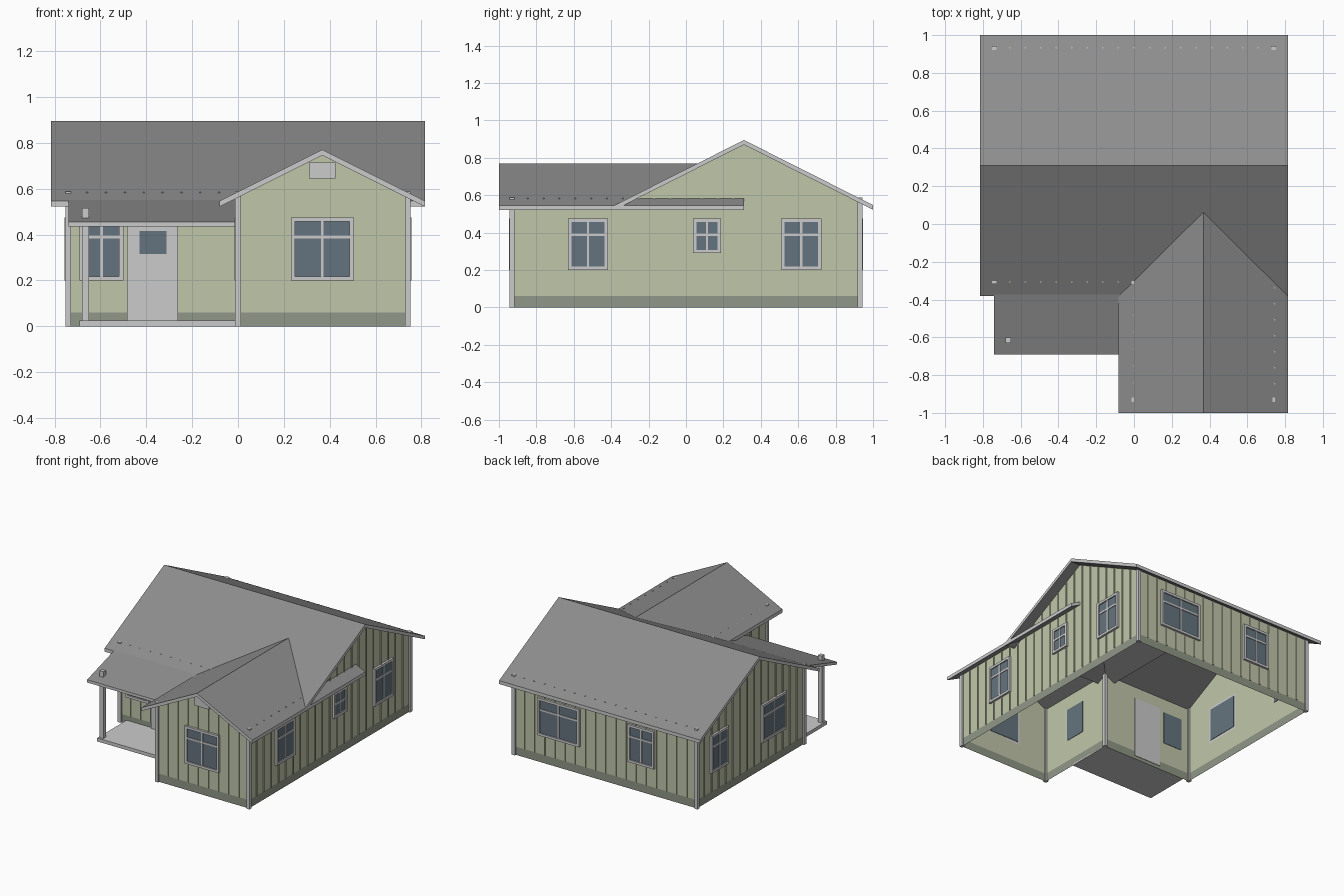
import bpy, bmesh
from mathutils import Vector

if "Cube" in bpy.data.objects:
    bpy.data.objects.remove(bpy.data.objects["Cube"])


def mat(name, r, g, b):
    m = bpy.data.materials.new(name)
    m.diffuse_color = (r, g, b, 1)
    m.use_nodes = True
    m.node_tree.nodes["Principled BSDF"].inputs["Base Color"].default_value = m.diffuse_color
    return m


GREEN = mat("siding green", 0.53, 0.57, 0.40)
BASE = mat("base green", 0.277, 0.313, 0.245)
GLASS = mat("window glass", 0.13, 0.175, 0.21)
TRIM = mat("light trim", 0.59, 0.59, 0.59)
ROOF = mat("roof grey", 0.267, 0.267, 0.267)


def finish(name, bm, *materials):
    me = bpy.data.meshes.new(name)
    bm.to_mesh(me)
    bm.free()
    ob = bpy.data.objects.new(name, me)
    bpy.context.collection.objects.link(ob)
    for m in materials:
        me.materials.append(m)
    return ob


def finish_roof(name, bm):
    """Dark slopes, light vertical rakes and fascias."""
    bm.normal_update()
    for f in bm.faces:
        f.material_index = int(abs(f.normal.z) < 0.1)
    finish(name, bm, ROOF, TRIM)


def prism(bm, pts, vec):
    """Extrude a closed 3D outline along a vector."""
    f = bm.faces.new([bm.verts.new(p) for p in pts])
    r = bmesh.ops.extrude_face_region(bm, geom=[f])
    vs = [v for v in r["geom"] if isinstance(v, bmesh.types.BMVert)]
    bmesh.ops.translate(bm, verts=vs, vec=vec)
    bmesh.ops.recalc_face_normals(bm, faces=bm.faces)


def box(bm, x0, x1, y0, y1, z0, z1):
    prism(bm, [(x0, y0, z0), (x1, y0, z0), (x1, y1, z0), (x0, y1, z0)], (0, 0, z1 - z0))


def roof_main(y):
    return 0.895 - 0.504 * abs(y - 0.31)


def roof_wing(x):
    return 0.77 - 0.5 * abs(x - 0.367)


def top_eave(c):
    return 0.57


def top_main(y):
    return roof_main(y) - 0.015


def top_wing(x):
    return roof_wing(x) - 0.015


def top_right(y):
    return 0.57 if y < -0.305 else top_main(y)


# Walls, counter-clockwise: start, end, height function, peak breaks, windows (c0, c1, z0)
X, YF, YP, YB = 0.74, -0.93, -0.305, 0.93
walls = [
    ("wing_front", (0, YF), (X, YF), top_wing, [0.367], [(0.23, 0.505, 0.2)]),
    ("right", (X, YF), (X, YB), top_right, [YP, 0.31],
     [(-0.63, -0.417, 0.2), (0.037, 0.187, 0.29), (0.508, 0.724, 0.2)]),
    ("back", (X, YB), (-X, YB), top_eave, [], [(0.205, 0.545, 0.2), (-0.4, -0.185, 0.2)]),
    ("left", (-X, YB), (-X, YP), top_main, [0.31], [(0.58, 0.78, 0.2), (-0.09, 0.19, 0.2)]),
    ("porch", (-X, YP), (0, YP), top_eave, [], [(-0.69, -0.5, 0.2)]),
    ("wing_left", (0, YP), (0, YF), top_eave, [], [(-0.72, -0.52, 0.2)]),
]
DOOR = (-0.485, -0.262, 0.025)
TOP = 0.475      # head height of windows and door
battens, frames, panes, base = (bmesh.new() for _ in range(4))

for name, p, q, top, breaks, wins in walls:
    axis = 0 if p[1] == q[1] else 1
    d = (Vector((*q, 0)) - Vector((*p, 0))).normalized()
    n = Vector((d.y, -d.x, 0))

    def at(c, z, off=0):
        v = Vector((*p, z))
        v[axis] = c
        return v + n * off

    def slab(bm, c0, c1, z0, z1, d0, d1):
        prism(bm, [at(c0, z0, d0), at(c1, z0, d0), at(c1, z1, d0), at(c0, z1, d0)], n * (d1 - d0))

    a, b = p[axis], q[axis]
    # Siding sheet and base band
    bm = bmesh.new()
    line = [b] + sorted(breaks, reverse=b > a) + [a]
    bm.faces.new([bm.verts.new(v) for v in [at(a, 0.06), at(b, 0.06)] + [at(c, top(c)) for c in line]])
    finish(name + "_wall", bm, GREEN)
    base.faces.new([base.verts.new(v) for v in (at(a, 0), at(b, 0), at(b, 0.06), at(a, 0.06))])

    # Windows with frame, mullion and transom
    for c0, c1, z0 in wins:
        w, m = 0.018, (c0 + c1) / 2
        slab(panes, c0 + w, c1 - w, z0 + w, TOP - w, -0.003, 0.008)
        slab(frames, c0, c0 + w, z0, TOP, 0, 0.016)
        slab(frames, c1 - w, c1, z0, TOP, 0, 0.016)
        slab(frames, c0 + w, c1 - w, z0, z0 + w, 0, 0.016)
        slab(frames, c0 + w, c1 - w, TOP - w, TOP, 0, 0.016)
        slab(frames, m - 0.006, m + 0.006, z0 + w, TOP - w, 0.004, 0.013)
        slab(frames, c0 + w, c1 - w, 0.382, 0.395, 0.004, 0.013)

    # Door with a small light
    openings = list(wins)
    if name == "porch":
        openings.append(DOOR)
        bm = bmesh.new()
        slab(bm, DOOR[0], DOOR[1], DOOR[2], TOP, -0.003, 0.012)
        finish("front_door", bm, TRIM)
        slab(panes, -0.43, -0.312, 0.315, 0.415, 0.005, 0.015)

    # Battens, interrupted at openings
    count = round(abs(b - a) / 0.0845)
    for i in range(1, count):
        c = a + (b - a) * i / count
        h = 0.585 if top(c) == 0.57 else top(c)
        spans = [(0.06, h)]
        for c0, c1, z0 in openings:
            if c0 - 0.006 < c < c1 + 0.006:
                spans = [(0.06, z0), (TOP, h)]
        for z0, z1 in spans:
            if z1 > z0:
                slab(battens, c - 0.004, c + 0.004, z0, z1, 0, 0.006)

finish("battens", battens, GREEN)
finish("window_frames", frames, TRIM)
finish("window_glass", panes, GLASS)
finish("base_band", base, BASE)

# Corner boards
bm = bmesh.new()
for x, y in [w[1] for w in walls]:
    s = 0.0125
    box(bm, x - s, x + s, y - s, y + s, 0, 0.587)
finish("corner_boards", bm, TRIM)

# Gable roofs
T = 0.025
bm = bmesh.new()
ys = (-0.38, 0.31, 1.0)
prism(bm, [(-0.815, y, roof_main(y)) for y in ys]
      + [(-0.815, y, roof_main(y) - T) for y in ys[::-1]], (1.63, 0, 0))
finish_roof("main_roof", bm)
bm = bmesh.new()
xs = (-0.081, 0.367, 0.815)
prism(bm, [(x, -1, roof_wing(x)) for x in xs]
      + [(x, -1, roof_wing(x) - T) for x in xs[::-1]], (0, 1.31, 0))
finish_roof("wing_roof", bm)

# Gable vent
bm = bmesh.new()
box(bm, 0.31, 0.425, YF - 0.015, YF, 0.645, 0.715)
finish("gable_vent", bm, TRIM)

# Porch: floor, post and lean-to roof
bm = bmesh.new()
box(bm, -0.69, 0, -0.645, YP, 0, 0.025)
finish("porch_floor", bm, TRIM)
bm = bmesh.new()
box(bm, -0.68, -0.65, -0.63, -0.6, 0.0, 0.515)
finish("porch_post", bm, TRIM)
bm = bmesh.new()
prism(bm, [(-0.74, -0.69, 0.435), (-0.74, -0.69, 0.455), (-0.74, YP, 0.571), (-0.74, YP, 0.551)],
      (0.74, 0, 0))
finish_roof("porch_roof", bm)
